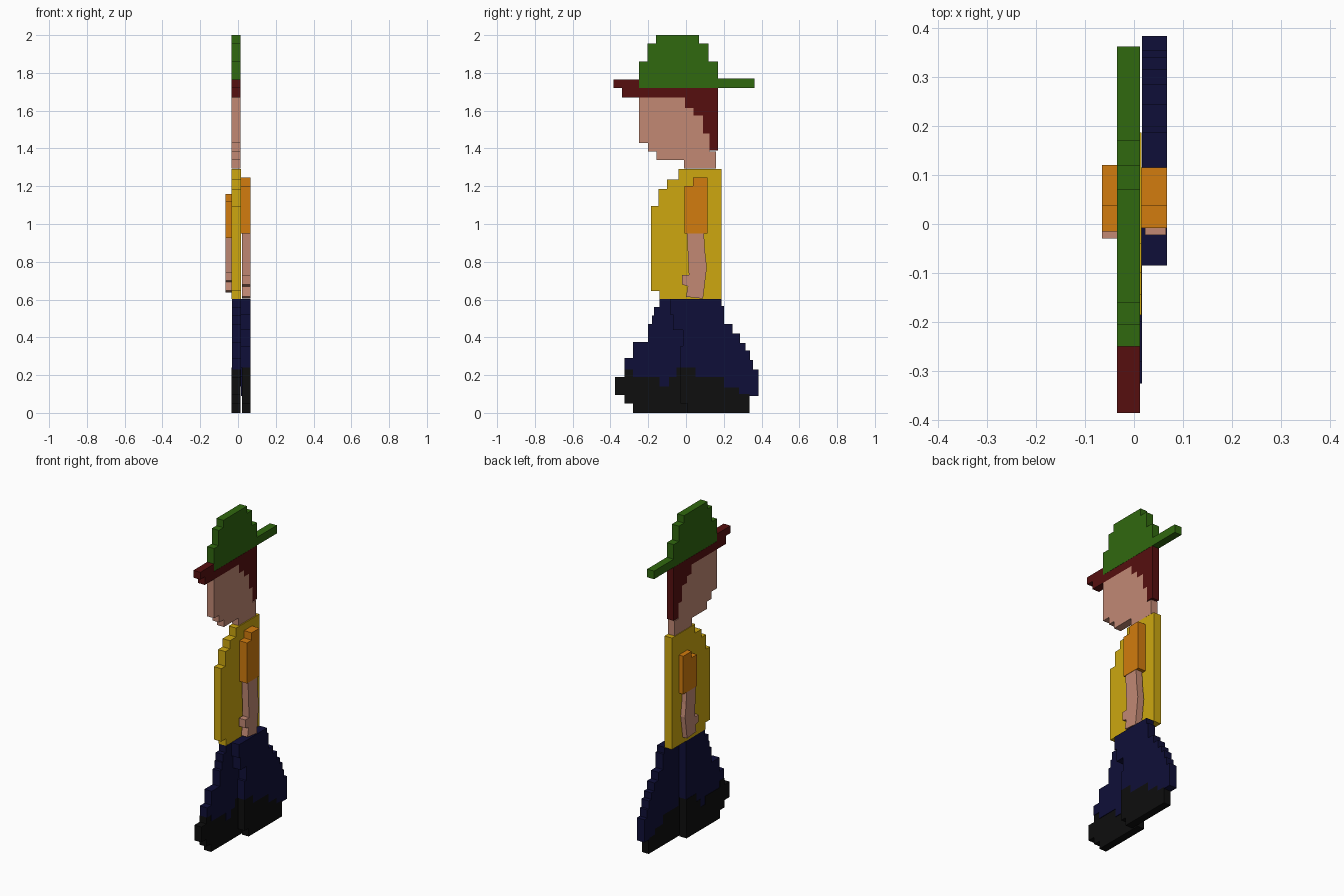
import bpy, bmesh


def material(name, srgb):
    mat = bpy.data.materials.new(name)
    lin = [((c / 255 + 0.055) / 1.055) ** 2.4 if c > 10 else c / 255 / 12.92 for c in srgb]
    mat.diffuse_color = (*lin, 1)
    return mat


GREEN = material("hat green", (48, 104, 15))
RED = material("dark red", (86, 15, 15))
SKIN = material("skin", (194, 137, 116))
YELLOW = material("shirt yellow", (205, 167, 16))
ORANGE = material("sleeve orange", (210, 124, 14))
NAVY = material("navy", (15, 15, 56))
BLACK = material("boot black", (14, 14, 14))


def slab(name, x0, x1, pts, mat):
    """Extrude a (y, z) outline from x0 to x1."""
    bm = bmesh.new()
    face = bm.faces.new([bm.verts.new((x0, y, z)) for y, z in pts])
    ext = bmesh.ops.extrude_face_region(bm, geom=[face])
    moved = [v for v in ext["geom"] if isinstance(v, bmesh.types.BMVert)]
    bmesh.ops.translate(bm, verts=moved, vec=(x1 - x0, 0, 0))
    bmesh.ops.recalc_face_normals(bm, faces=bm.faces)
    mesh = bpy.data.meshes.new(name)
    bm.to_mesh(mesh)
    bm.free()
    mesh.materials.append(mat)
    obj = bpy.data.objects.new(name, mesh)
    bpy.context.collection.objects.link(obj)
    return obj


def stairs(*v):
    """Right-angled outline from alternating y, z, y, z ... values."""
    n = len(v)
    return [(v[i], v[(i + 1) % n]) if i % 2 == 0 else (v[(i + 1) % n], v[i])
            for i in range(n)]


# Body slab: hat, hair, head and shirt
X0, X1 = -0.035, 0.012
slab("hat", X0, X1, stairs(
    -0.25, 1.86, -0.205, 1.955, -0.16, 2.0, 0.07, 1.955, 0.12, 1.86,
    0.17, 1.77, 0.362, 1.72), GREEN)
slab("hair", X0, X1, stairs(
    -0.385, 1.765, -0.25, 1.719, 0.17, 1.39, 0.125, 1.48, 0.09, 1.575,
    0.04, 1.615, -0.005, 1.67, -0.34, 1.72), RED)
slab("head", X0, X1, stairs(
    -0.25, 1.67, -0.005, 1.615, 0.04, 1.575, 0.09, 1.48, 0.125, 1.385,
    0.16, 1.293, -0.01, 1.34, -0.155, 1.385, -0.2, 1.43), SKIN)
slab("shirt", X0, 0.015, stairs(
    -0.185, 1.095, -0.145, 1.185, -0.1, 1.235, -0.04, 1.29,
    0.187, 0.602, -0.14, 0.645), YELLOW)

# Arms
slab("right_sleeve", 0.015, 0.067, stairs(
    -0.008, 1.2, 0.038, 1.245, 0.115, 0.95), ORANGE)
slab("left_sleeve", -0.065, X0, stairs(
    -0.015, 1.12, 0.038, 1.16, 0.12, 0.925), ORANGE)
forearm = [(0.005, 0.95), (0.095, 0.95), (0.1, 0.86), (0.11, 0.77), (0.09, 0.605),
           (0.0, 0.615), (0.01, 0.67), (-0.022, 0.68), (-0.022, 0.73), (0.015, 0.73)]
slab("right_forearm", 0.022, 0.065, forearm, SKIN)
slab("left_forearm", -0.065, X0,
     [(y - 0.008, 0.925 + (z - 0.95) * 0.83) for y, z in forearm], SKIN)

# Rear leg, stepping back on the right side
R0, R1 = 0.016, 0.067
slab("right_trouser", R0, R1, stairs(
    -0.085, 0.602, 0.187, 0.565, 0.2, 0.47, 0.245, 0.42, 0.285, 0.37, 0.315, 0.33,
    0.34, 0.28, 0.355, 0.23, 0.383, 0.09, 0.335, 0.1, 0.28, 0.135, 0.2, 0.19,
    0.05, 0.24, -0.03, 0.355, -0.015, 0.44, -0.07, 0.52), NAVY)
slab("right_boot", R0 + 0.004, R1, stairs(
    -0.03, 0.24, 0.05, 0.19, 0.2, 0.135, 0.28, 0.1, 0.335, 0.0, 0.008, 0.05), BLACK)

# Front leg, stepping forward on the left side
slab("left_trouser", X0 + 0.002, 0.016, stairs(
    -0.14, 0.602, 0.045, 0.24, -0.05, 0.19, -0.09, 0.14, -0.14, 0.19,
    -0.28, 0.23, -0.325, 0.29, -0.28, 0.375, -0.2, 0.47, -0.18, 0.515,
    -0.17, 0.56), NAVY)
slab("left_boot", X0, 0.012, stairs(
    -0.375, 0.19, -0.325, 0.23, -0.28, 0.19, -0.14, 0.14, -0.09, 0.19,
    -0.05, 0.24, 0.045, 0.0, -0.28, 0.05, -0.325, 0.095), BLACK)
